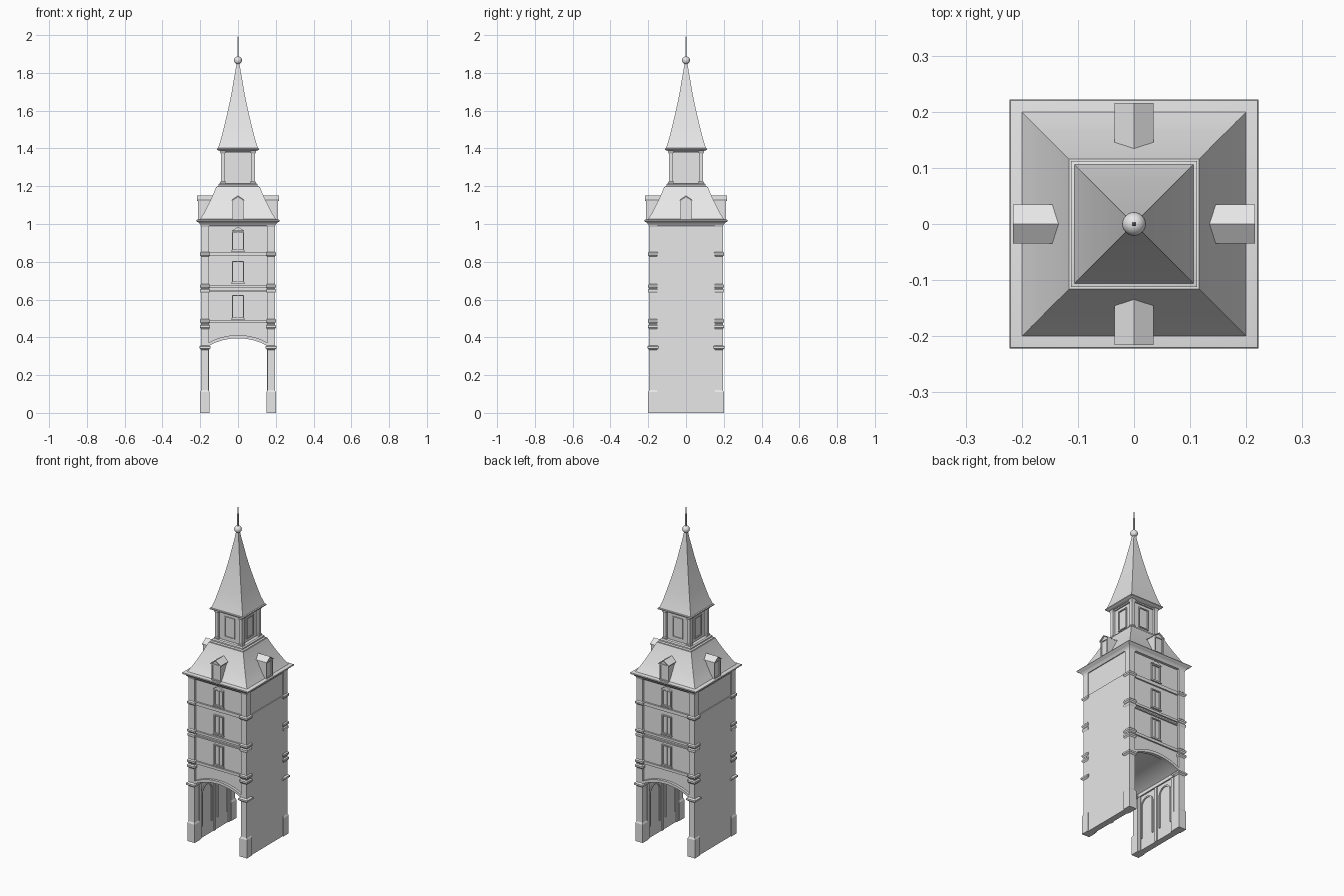
import bpy, bmesh, math
from mathutils import Matrix

if "Cube" in bpy.data.objects:
    bpy.data.objects.remove(bpy.data.objects["Cube"])

stone = bpy.data.materials.new("pale grey stone")
stone.use_nodes = True
GREY = (0.8, 0.8, 0.8, 1)
stone.diffuse_color = GREY
stone.node_tree.nodes["Principled BSDF"].inputs["Base Color"].default_value = GREY


def turn(quarters):
    return Matrix.Rotation(quarters * math.pi / 2, 4, 'Z')


HERE = turn(0)
FRONT_BACK = [turn(0), turn(2)]
ALL_SIDES = [turn(q) for q in range(4)]


def box(bm, x0, x1, y0, y1, z0, z1, m=HERE):
    place = Matrix.Translation(((x0 + x1) / 2, (y0 + y1) / 2, (z0 + z1) / 2))
    size = Matrix.Diagonal((x1 - x0, y1 - y0, z1 - z0, 1))
    bmesh.ops.create_cube(bm, size=1, matrix=m @ place @ size)


def prism(bm, outline, y0, y1, m=HERE):
    """Extrude an (x, z) outline along y."""
    a = [bm.verts.new(m @ Matrix.Translation((x, y0, z)).translation) for x, z in outline]
    b = [bm.verts.new(m @ Matrix.Translation((x, y1, z)).translation) for x, z in outline]
    bm.faces.new(a)
    bm.faces.new(b[::-1])
    for i in range(len(a)):
        j = (i + 1) % len(a)
        bm.faces.new((a[j], a[i], b[i], b[j]))


def square_loft(bm, profile, cx=0, cy=0):
    """Stack square rings from (half width, z) pairs."""
    rings = [[bm.verts.new((cx + sx * h, cy + sy * h, z))
              for sx, sy in ((-1, -1), (1, -1), (1, 1), (-1, 1))] for h, z in profile]
    for lo, hi in zip(rings, rings[1:]):
        for i in range(4):
            j = (i + 1) % 4
            bm.faces.new((lo[i], lo[j], hi[j], hi[i]))
    bm.faces.new(rings[0][::-1])
    bm.faces.new(rings[-1])


def frame(bm, half, z0, z1, y0, y1, t, m=HERE):
    """Four bars around an opening on a -y facing wall."""
    for s in (-1, 1):
        xs = sorted((s * half, s * (half - t)))
        box(bm, *xs, y0, y1, z0, z1, m)
    for z in (z0, z1 - t):
        box(bm, t - half, half - t, y0, y1, z, z + t, m)


def finish(name, bm, smooth=False):
    bmesh.ops.recalc_face_normals(bm, faces=bm.faces)
    mesh = bpy.data.meshes.new(name)
    bm.to_mesh(mesh)
    bm.free()
    mesh.materials.append(stone)
    ob = bpy.data.objects.new(name, mesh)
    bpy.context.collection.objects.link(ob)
    if smooth:
        bpy.ops.object.select_all(action='DESELECT')
        ob.select_set(True)
        bpy.context.view_layer.objects.active = ob
        bpy.ops.object.shade_smooth_by_angle(angle=math.radians(30))
    return ob


def arch(half, spring, crown, steps=20):
    """Segmental arch points from left to right."""
    rise = crown - spring
    r = (half * half + rise * rise) / (2 * rise)
    span = math.asin(half / r)
    return [(r * math.sin(a), crown - r + r * math.cos(a))
            for a in (span * (2 * i / steps - 1) for i in range(steps + 1))]


# Passage side walls
bm = bmesh.new()
for s in (-1, 1):
    box(bm, *sorted((s * 0.158, s * 0.195)), -0.18, 0.18, 0, 0.85)
finish("side_walls", bm)

# Upper storeys over a vaulted passage
bm = bmesh.new()
prism(bm, [(-0.19, 1.0), (-0.19, 0.355)] + arch(0.158, 0.355, 0.4)
      + [(0.19, 0.355), (0.19, 1.0)], -0.18, 0.18)
finish("tower_body", bm, True)

# Arch mouldings on front and back
bm = bmesh.new()
for m in FRONT_BACK:
    prism(bm, arch(0.155, 0.355, 0.395) + arch(0.155, 0.372, 0.412)[::-1], -0.195, -0.175, m)
finish("arch_mouldings", bm, True)

# Corner pillars with plinth, capital and rings
bm = bmesh.new()
rings = [(0.34, 0.03), (0.45, 0.026), (0.48, 0.026), (0.64, 0.025), (0.665, 0.026), (0.835, 0.027)]
pillar = [(0.025, 0), (0.025, 0.11), (0.02, 0.12)]
for z, h in rings:
    pillar += [(0.02, z - 0.006), (h, z + 0.002), (h, z + 0.012), (0.02, z + 0.018)]
pillar += [(0.02, 0.985), (0.025, 1.0)]
for sx in (-1, 1):
    for sy in (-1, 1):
        square_loft(bm, pillar, sx * 0.175, sy * 0.175)
finish("corner_pillars", bm)

# Storey bands across front and back
bm = bmesh.new()
for m in FRONT_BACK:
    for z, t in ((0.475, 0.016), (0.64, 0.008), (0.66, 0.014), (0.83, 0.02)):
        box(bm, -0.16, 0.16, -0.189, -0.175, z, z + t, m)
finish("storey_bands", bm)

# Windows on front and back
bm = bmesh.new()
for m in FRONT_BACK:
    for z0, z1 in ((0.5, 0.625), (0.69, 0.805), (0.86, 0.96)):
        frame(bm, 0.032, z0, z1, -0.188, -0.175, 0.006, m)
        box(bm, -0.002, 0.002, -0.184, -0.175, z0, z1, m)
        box(bm, -0.036, 0.036, -0.191, -0.175, z0 - 0.005, z0, m)
    prism(bm, [(-0.036, 0.962), (0.036, 0.962), (0, 0.985)], -0.19, -0.175, m)
finish("tower_windows", bm)

# Blind arches and impost inside the passage
bm = bmesh.new()
for side in (turn(1), turn(3)):
    for c in (-0.075, 0.075):
        m = side @ Matrix.Translation((c, 0, 0))
        outer, inner = arch(0.05, 0.27, 0.315, 12), arch(0.042, 0.27, 0.307, 12)
        prism(bm, [(-0.05, 0.07)] + outer + [(0.05, 0.07), (0.042, 0.07)]
              + inner[::-1] + [(-0.042, 0.07)], -0.16, -0.153, m)
    for x in (-0.14, 0, 0.14):
        box(bm, x - 0.009, x + 0.009, -0.16, -0.153, 0, 0.335, side)
    box(bm, -0.16, 0.16, -0.16, -0.15, 0.335, 0.355, side)
finish("passage_arcades", bm)

# Cornice and lower roof
bm = bmesh.new()
square_loft(bm, [(0.195, 0.99), (0.202, 1.0), (0.208, 1.008), (0.218, 1.013),
                 (0.222, 1.017), (0.22, 1.022), (0.2, 1.026)])
finish("cornice", bm, True)

bm = bmesh.new()
square_loft(bm, [(0.2, 1.026), (0.182, 1.055), (0.165, 1.088), (0.15, 1.118),
                 (0.135, 1.15), (0.122, 1.18), (0.116, 1.195)])
finish("lower_roof", bm, True)

# Roof dormers
bm = bmesh.new()
for m in ALL_SIDES:
    box(bm, -0.029, 0.029, -0.206, -0.13, 1.022, 1.127, m)
    frame(bm, 0.03, 1.024, 1.125, -0.212, -0.2, 0.007, m)
    prism(bm, [(-0.029, 1.125), (0.029, 1.125), (0, 1.145)], -0.208, -0.14, m)
    prism(bm, [(-0.035, 1.122), (0, 1.146), (0.035, 1.122), (0.035, 1.127),
               (0, 1.151), (-0.035, 1.127)], -0.216, -0.123, m)
finish("dormers", bm)

# Lantern: moulded foot, walls, corner posts and window frames
bm = bmesh.new()
square_loft(bm, [(0.108, 1.185), (0.112, 1.192), (0.112, 1.198), (0.104, 1.202),
                 (0.104, 1.21), (0.097, 1.215)])
square_loft(bm, [(0.078, 1.21), (0.078, 1.395)])
for sx in (-1, 1):
    for sy in (-1, 1):
        square_loft(bm, [(0.014, 1.21), (0.014, 1.222), (0.011, 1.226), (0.011, 1.372),
                         (0.015, 1.38), (0.015, 1.395)], sx * 0.08, sy * 0.08)
for m in ALL_SIDES:
    frame(bm, 0.034, 1.235, 1.36, -0.084, -0.075, 0.006, m)
    box(bm, -0.075, 0.075, -0.086, -0.07, 1.378, 1.395, m)
finish("lantern", bm)

# Concave spire with eaves
bm = bmesh.new()
square_loft(bm, [(0.092, 1.385), (0.104, 1.39), (0.112, 1.394), (0.112, 1.4), (0.106, 1.402),
                 (0.09, 1.45), (0.075, 1.51), (0.06, 1.572), (0.046, 1.635), (0.033, 1.7),
                 (0.022, 1.765), (0.013, 1.815), (0.008, 1.85)])
finish("spire", bm, True)

# Finial ball and rod
bm = bmesh.new()
bmesh.ops.create_uvsphere(bm, u_segments=24, v_segments=14, radius=0.021,
                          matrix=Matrix.Translation((0, 0, 1.866)))
finish("finial_ball", bm, True)

bm = bmesh.new()
square_loft(bm, [(0.004, 1.88), (0.003, 1.96), (0.001, 2.0)])
finish("finial_rod", bm)
